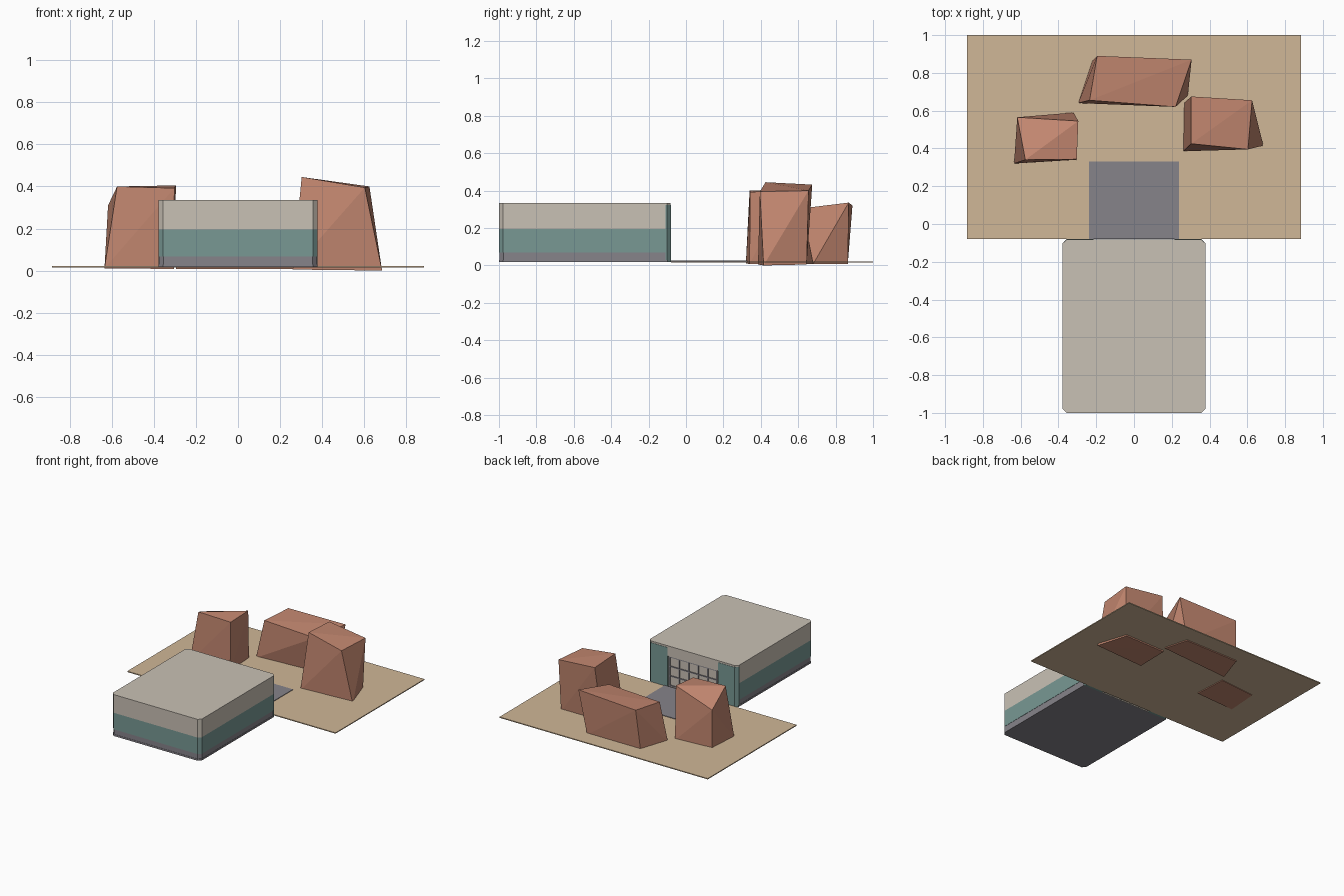
import bpy, bmesh

if "Cube" in bpy.data.objects:
    bpy.data.objects.remove(bpy.data.objects["Cube"])


def srgb(r, g, b):
    return [((c / 255 + 0.055) / 1.055) ** 2.4 for c in (r, g, b)] + [1.0]


def material(name, *rgb):
    m = bpy.data.materials.new(name)
    m.diffuse_color = srgb(*rgb)
    m.use_nodes = True
    m.node_tree.nodes["Principled BSDF"].inputs["Base Color"].default_value = m.diffuse_color
    return m


BEIGE = material("beige wall", 201, 193, 181)
TEAL = material("teal panel", 120, 152, 148)
GREY = material("asphalt grey", 134, 131, 138)
SAND = material("sand", 208, 183, 151)
ROCK = material("red rock", 195, 135, 112)


def finish(bm, name, mat):
    bmesh.ops.recalc_face_normals(bm, faces=bm.faces)
    me = bpy.data.meshes.new(name)
    bm.to_mesh(me)
    bm.free()
    me.materials.append(mat)
    ob = bpy.data.objects.new(name, me)
    bpy.context.collection.objects.link(ob)
    return ob


def prism(name, outline, z0, z1, mat):
    bm = bmesh.new()
    face = bm.faces.new([bm.verts.new((x, y, z0)) for x, y in outline])
    up = bmesh.ops.extrude_face_region(bm, geom=[face])["geom"]
    bmesh.ops.translate(bm, vec=(0, 0, z1 - z0),
                        verts=[v for v in up if isinstance(v, bmesh.types.BMVert)])
    return finish(bm, name, mat)


def box(name, x0, x1, y0, y1, z0, z1, mat):
    return prism(name, [(x0, y0), (x1, y0), (x1, y1), (x0, y1)], z0, z1, mat)


def hull(name, points, mat):
    bm = bmesh.new()
    for p in points:
        bm.verts.new(p)
    bmesh.ops.convex_hull(bm, input=bm.verts)
    return finish(bm, name, mat)


# Ground and driveway
box("ground", -0.885, 0.885, -0.08, 1.0, 0.015, 0.022, SAND)
box("driveway", -0.237, 0.237, -0.08, 0.33, 0.022, 0.026, GREY)

# Main hall: stacked bands with chamfered front corners
W, C = 0.378, 0.022


def hall(y1, inset=0.0):
    w, y0 = W - inset, -1 + inset
    return [(-w + C, y0), (w - C, y0), (w, y0 + C), (w, y1), (-w, y1), (-w, y0 + C)]


prism("floor_slab", hall(-0.10), 0.017, 0.03, GREY)
prism("base_band", hall(-0.11, 0.002), 0.03, 0.068, GREY)
prism("teal_band", hall(-0.11), 0.068, 0.195, TEAL)
prism("upper_wall", hall(-0.11), 0.195, 0.322, BEIGE)
roof = hall(-0.08 - C)
roof[4:4] = [(W - C, -0.082), (-W + C, -0.082)]
prism("roof_cap", roof, 0.322, 0.335, BEIGE)

# Entrance side: teal end panels with chamfered outer corners
for side, s in (("right", 1), ("left", -1)):
    prism("entrance_panel_" + side,
          [(s * 0.215, -0.11), (s * W, -0.11), (s * W, -0.08 - C),
           (s * (W - C), -0.08), (s * 0.215, -0.08)], 0.017, 0.322, TEAL)

# Recessed entrance with a grid of bars
box("entrance_wall", -0.215, 0.215, -0.11, -0.094, 0.017, 0.255, BEIGE)
box("entrance_lintel", -0.215, 0.215, -0.11, -0.084, 0.255, 0.322, BEIGE)
for i in range(6):
    x = -0.2 + i * 0.08
    box(f"upright_bar_{i}", x - 0.004, x + 0.004, -0.095, -0.087, 0.02, 0.255, GREY)
for i in range(4):
    z = 0.03 + i * 0.0735
    box(f"cross_bar_{i}", -0.204, 0.204, -0.095, -0.088, z - 0.004, z + 0.004, GREY)

# Faceted boulders, sunk slightly through the ground
hull("left_boulder", [
    (-0.635, 0.32, 0.01), (-0.305, 0.34, 0.008), (-0.32, 0.59, 0.01), (-0.618, 0.565, 0.01),
    (-0.575, 0.34, 0.40), (-0.303, 0.343, 0.392), (-0.295, 0.545, 0.405), (-0.618, 0.565, 0.31)], ROCK)
hull("back_boulder", [
    (-0.295, 0.64, 0.008), (0.285, 0.68, 0.008), (0.235, 0.865, 0.008), (-0.22, 0.865, 0.008),
    (-0.235, 0.655, 0.305), (0.22, 0.62, 0.305), (0.305, 0.87, 0.336), (-0.195, 0.89, 0.32)], ROCK)
hull("right_boulder", [
    (0.26, 0.385, 0.005), (0.685, 0.415, 0.0), (0.61, 0.645, 0.005), (0.265, 0.64, 0.005),
    (0.303, 0.425, 0.445), (0.603, 0.395, 0.395), (0.625, 0.655, 0.40), (0.303, 0.675, 0.432)], ROCK)
